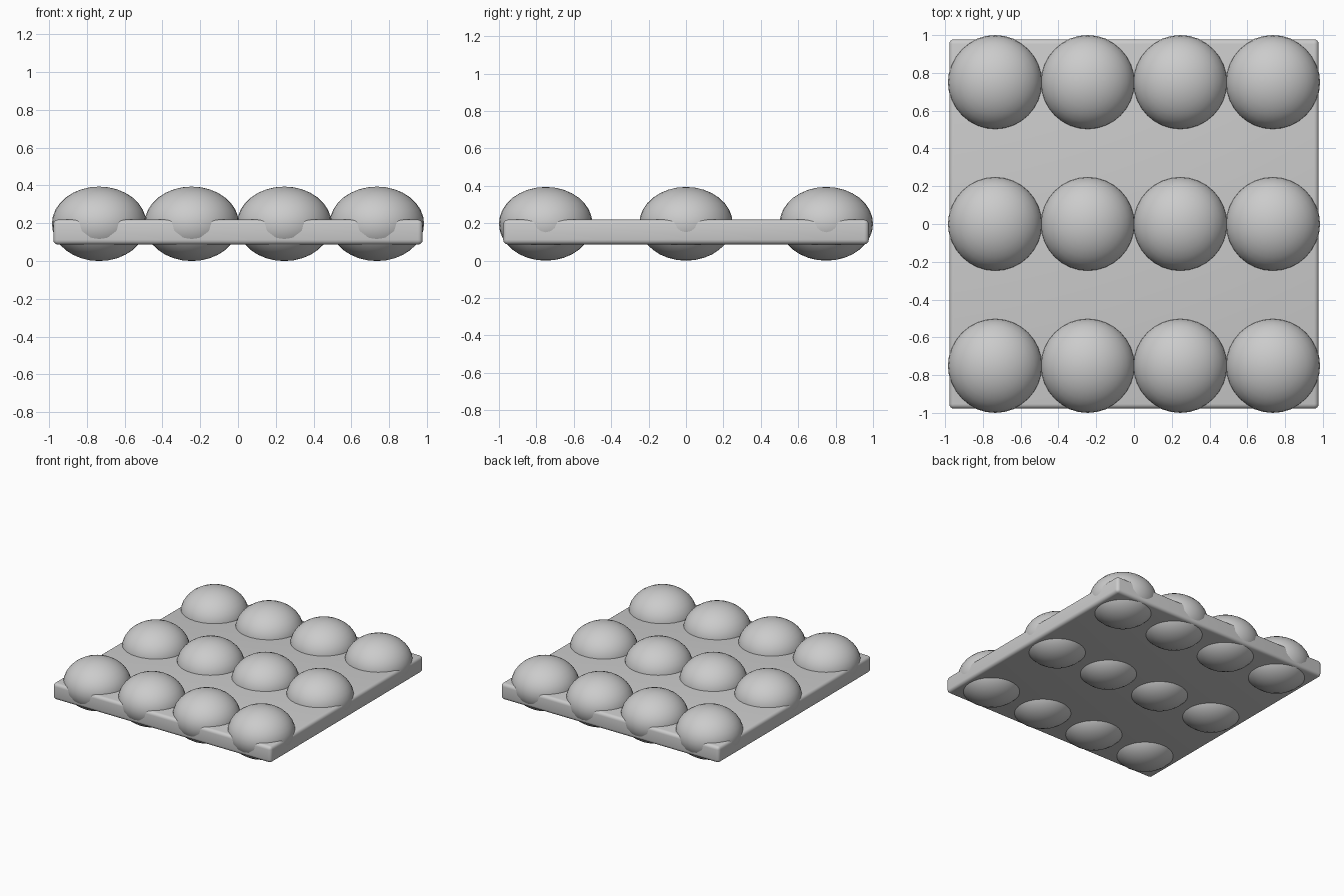
import bpy

if "Cube" in bpy.data.objects:
    bpy.data.objects.remove(bpy.data.objects["Cube"])

# Flat square plate with softly rounded edges
bpy.ops.mesh.primitive_cube_add(size=1, location=(0, 0, 0.153))
plate = bpy.context.object
plate.name = "plate"
plate.scale = (1.955, 1.955, 0.132)
bpy.ops.object.transform_apply(location=False, rotation=False, scale=True)
bevel = plate.modifiers.new("rounded_edges", 'BEVEL')
bevel.width = 0.025
bevel.segments = 4
bpy.ops.object.modifier_apply(modifier=bevel.name)
bpy.ops.object.shade_smooth_by_angle()


# Squashed balls sunk through the plate, three rows of four
def add_ball(name, x, y):
    bpy.ops.mesh.primitive_uv_sphere_add(segments=32, ring_count=16, radius=1,
                                         location=(x, y, 0.197))
    ball = bpy.context.object
    ball.name = name
    ball.scale = (0.25, 0.25, 0.197)
    bpy.ops.object.transform_apply(location=False, rotation=False, scale=True)
    bpy.ops.object.shade_smooth()


for row in range(3):
    for col in range(4):
        add_ball(f"ball_row{row + 1}_{col + 1}", (col - 1.5) * 0.49, (row - 1) * 0.75)
